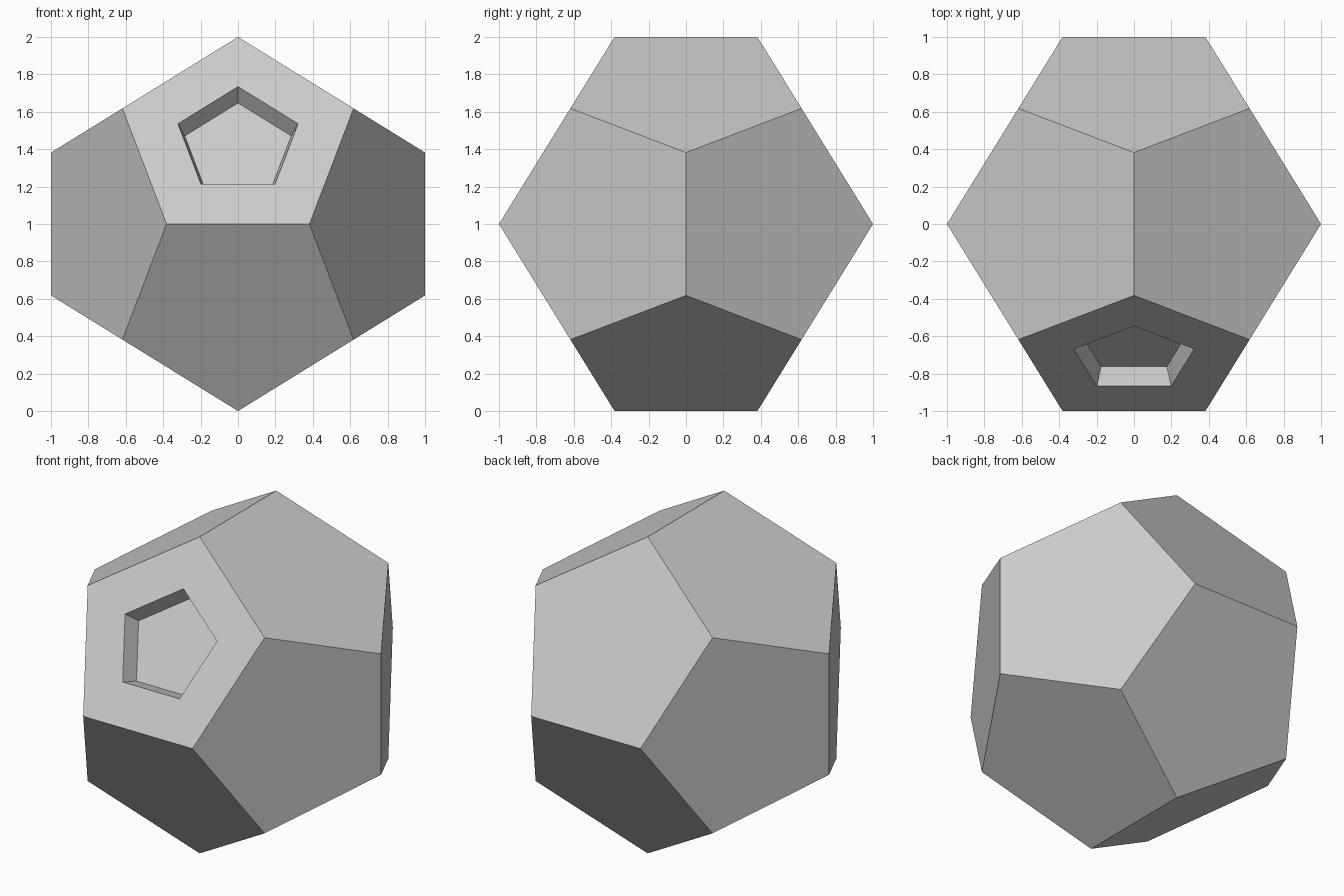
import bpy
import bmesh
from mathutils import Vector

if "Cube" in bpy.data.objects:
    bpy.data.objects.remove(bpy.data.objects["Cube"])

PHI = (1 + 5 ** 0.5) / 2
A, B = 1 / PHI, 1 / PHI ** 2   # cube corner and half edge length

bm = bmesh.new()

# Dodecahedron corners: a cube plus three crossed rectangles
signs = (-1, 1)
for s in signs:
    for t in signs:
        for co in ((0, s * B, t), (s, 0, t * B), (s * B, t, 0)):
            bm.verts.new(co)
        for u in signs:
            bm.verts.new((s * A, t * A, u * A))

# Wrap the corners and merge coplanar triangles into pentagons
bmesh.ops.convex_hull(bm, input=bm.verts[:])
bmesh.ops.dissolve_limit(bm, angle_limit=0.05, verts=bm.verts[:], edges=bm.edges[:])
bmesh.ops.recalc_face_normals(bm, faces=bm.faces[:])
bm.normal_update()

# Upper front pentagon: flat border, then a tapered recess
face = max(bm.faces, key=lambda f: f.normal.dot(Vector((0, -0.851, 0.526))))
center = face.calc_center_median()
inward = -face.normal.copy()


def inset(scale):
    apothem = min(((e.verts[0].co + e.verts[1].co) / 2 - center).length for e in face.edges)
    bmesh.ops.inset_individual(bm, faces=[face], thickness=apothem * (1 - scale),
                               use_even_offset=True)


inset(0.52)
inset(0.46 / 0.52)
bmesh.ops.translate(bm, verts=face.verts[:], vec=inward * 0.104)

# Stand the solid on the ground
bmesh.ops.translate(bm, verts=bm.verts[:], vec=(0, 0, 1))

mesh = bpy.data.meshes.new("recessed_dodecahedron")
bm.to_mesh(mesh)
bm.free()
obj = bpy.data.objects.new("recessed_dodecahedron", mesh)
bpy.context.collection.objects.link(obj)
